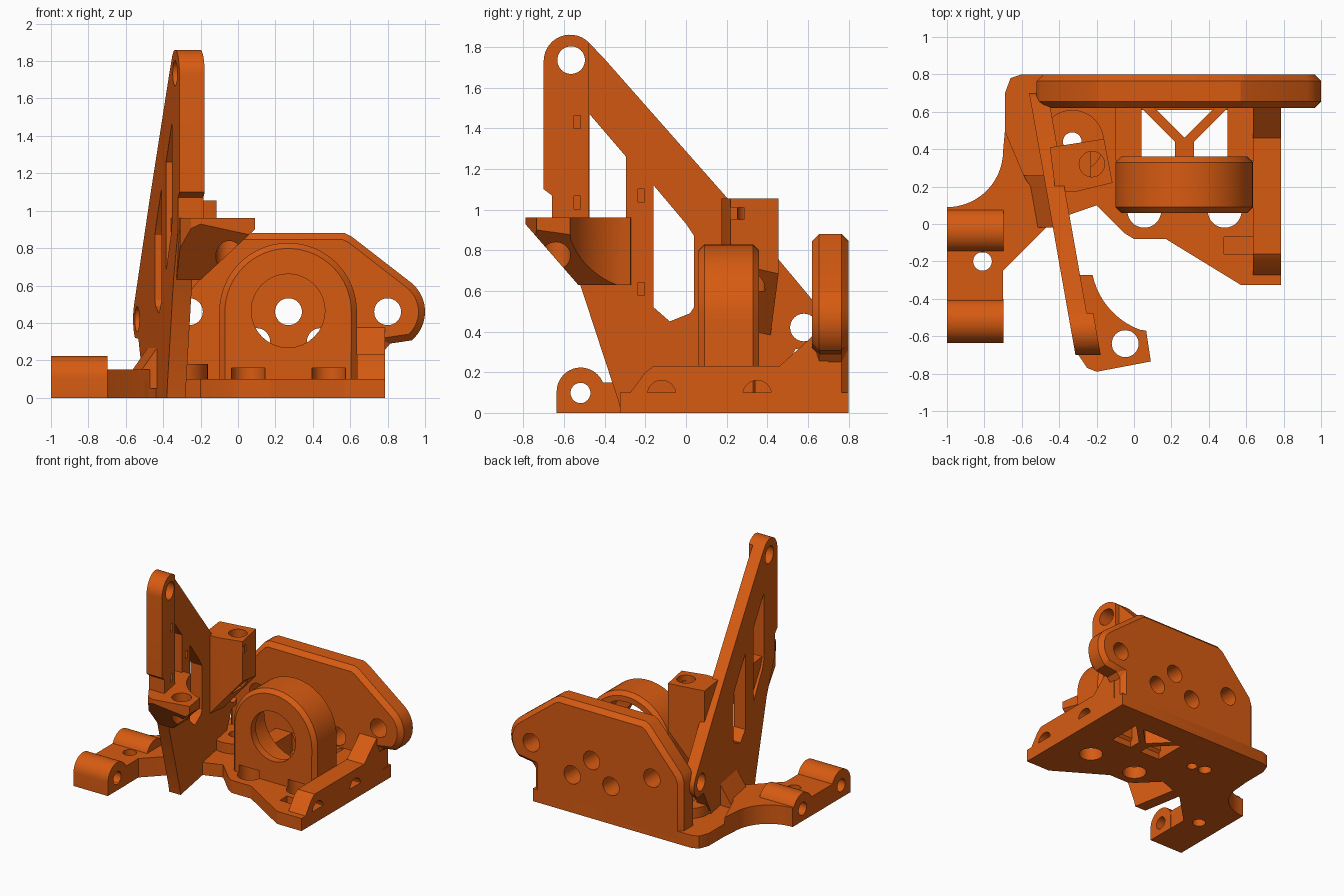
import bpy, bmesh, math
from mathutils import Matrix, Vector

if "Cube" in bpy.data.objects:
    bpy.data.objects.remove(bpy.data.objects["Cube"])

orange = bpy.data.materials.new("burnt_orange")
orange.diffuse_color = (0.68, 0.105, 0.006, 1)
orange.use_nodes = True
orange.node_tree.nodes["Principled BSDF"].inputs["Base Color"].default_value = orange.diffuse_color
AX = {'x': lambda p, d: (d, p[0], p[1]),
      'y': lambda p, d: (p[0], d, p[1]),
      'z': lambda p, d: (p[0], p[1], d)}


def arc(cx, cy, r, a0, a1, n=16):
    return [(cx + r * math.cos(math.radians(a0 + (a1 - a0) * i / n)),
             cy + r * math.sin(math.radians(a0 + (a1 - a0) * i / n))) for i in range(n + 1)]


def prism(name, pts, axis, a, b):
    """Extrude a closed outline along an axis from a to b."""
    bm = bmesh.new()
    lo = [bm.verts.new(AX[axis](p, a)) for p in pts]
    hi = [bm.verts.new(AX[axis](p, b)) for p in pts]
    bm.faces.new(lo)
    bm.faces.new(hi[::-1])
    n = len(pts)
    for i in range(n):
        bm.faces.new((lo[i], hi[i], hi[(i + 1) % n], lo[(i + 1) % n]))
    bmesh.ops.recalc_face_normals(bm, faces=bm.faces)
    me = bpy.data.meshes.new(name)
    bm.to_mesh(me)
    bm.free()
    me.materials.append(orange)
    ob = bpy.data.objects.new(name, me)
    bpy.context.collection.objects.link(ob)
    return ob


def rod(c, r, axis, a, b):
    return prism("cutter", arc(c[0], c[1], r, 0, 348.75, 31), axis, a, b)


def rect(u0, v0, u1, v1):
    return [(u0, v0), (u1, v0), (u1, v1), (u0, v1)]


def apply(ob, kind, **kw):
    m = ob.modifiers.new(kind, kind)
    for k, v in kw.items():
        setattr(m, k, v)
    bpy.context.view_layer.objects.active = ob
    bpy.ops.object.modifier_apply(modifier=m.name)


def cut(ob, *cutters):
    for c in cutters:
        c.hide_render = True
        apply(ob, 'BOOLEAN', operation='DIFFERENCE', solver='EXACT', object=c)
        bpy.data.objects.remove(c)
    return ob


def chamfer(ob, w):
    apply(ob, 'BEVEL', width=w, segments=1, limit_method='ANGLE', angle_limit=math.radians(65))
    return ob


def clip(ob, co, no):
    """Remove everything on the side the normal points to."""
    bm = bmesh.new()
    bm.from_mesh(ob.data)
    r = bmesh.ops.bisect_plane(bm, geom=bm.verts[:] + bm.edges[:] + bm.faces[:], plane_co=Vector(co),
                               plane_no=Vector(no).normalized(), clear_outer=True)
    bmesh.ops.holes_fill(bm, edges=[e for e in r['geom_cut'] if isinstance(e, bmesh.types.BMEdge)])
    bmesh.ops.recalc_face_normals(bm, faces=bm.faces)
    bm.to_mesh(ob.data)
    bm.free()
    return ob


# Back mounting plate with lug and five holes
back = prism("back_plate", [(-0.52, 0), (0.78, 0), (0.78, 0.285)] + arc(0.8, 0.46, 0.2, -50, 50)
             + [(0.61, 0.86), (0.57, 0.88), (-0.18, 0.88), (-0.22, 0.86), (-0.5, 0.54), (-0.52, 0.48)],
             'y', 0.62, 0.8)
chamfer(back, 0.035)
cut(back, *[rod(c, 0.072, 'y', 0.5, 0.9) for c in
            ((0.8, 0.46), (-0.26, 0.46), (0.27, 0.46), (0.1, 0.3), (0.44, 0.3))])

# Rounded bearing housing, stepped bore, screw pockets
BOLTS = ((0.055, 0.07), (0.485, 0.07))
house = prism("bearing_housing", [(-0.1, 0.04), (0.635, 0.04)] + arc(0.268, 0.46, 0.368, 0, 180, 32),
              'y', 0.06, 0.36)
chamfer(house, 0.03)
cut(house, rod((0.268, 0.465), 0.197, 'y', 0, 0.5), rod((0.268, 0.465), 0.29, 'y', 0.12, 0.5),
    *[rod(c, 0.09, 'z', -0.1, 0.16) for c in BOLTS])

# Base floor
base = prism("base_floor", [(-0.6, 0.8), (-0.66, 0.78), (-0.69, 0.7), (-0.69, 0.36), (-0.5, -0.05),
                            (-0.43, 0.02), (-0.2, 0.1), (-0.05, -0.05), (0, -0.08), (0.17, -0.08),
                            (0.57, -0.325), (0.785, -0.325), (0.785, 0.8)], 'z', 0, 0.1)
cut(base, prism("cutter", rect(0.04, 0.34, 0.5, 0.61), 'z', -0.1, 0.3),
    prism("cutter", rect(0.48, -0.16, 0.64, -0.07), 'z', 0.04, 0.3),
    rod((-0.33, 0.44), 0.05, 'z', -0.1, 0.3), rod((-0.22, 0.42), 0.04, 'z', -0.1, 0.3),
    *[rod(c, 0.09, 'z', -0.1, 0.3) for c in BOLTS])
cut(prism("floor_boss", arc(-0.33, 0.44, 0.17, 0, 348.75, 31), 'z', 0.09, 0.18),
    rod((-0.33, 0.44), 0.05, 'z', 0, 0.3))

# Low ribs tying the housing to the back plate
for name, pts in (("left_rib", rect(-0.1, 0.34, 0.04, 0.64)), ("right_rib", rect(0.5, 0.34, 0.635, 0.64)),
                  ("left_strut", [(0.04, 0.62), (0.23, 0.43), (0.3, 0.43), (0.11, 0.62)]),
                  ("right_strut", [(0.5, 0.62), (0.31, 0.43), (0.24, 0.43), (0.43, 0.62)]),
                  ("centre_strut", rect(0.22, 0.34, 0.32, 0.45))):
    prism(name, pts, 'z', 0, 0.22)

# Right rail with side bolt holes
rail = prism("side_rail", [(-0.325, 0), (0.7, 0), (0.7, 0.385), (0.63, 0.385), (0.46, 0.23),
                           (-0.16, 0.23), (-0.2, 0.2), (-0.325, 0.03)], 'x', 0.635, 0.785)
cut(rail, *[rod((y, 0.09), 0.07, 'x', 0.5, 0.9) for y in (-0.12, 0.35)])

# Left arm and hinge knuckles
arm = prism("left_arm", [(-0.42, 0.02), (-0.45, 0), (-0.7, -0.25), (-0.7, -0.5), (-1, -0.5), (-1, 0.09)]
            + arc(-1, 0.39, 0.3, -85, 0, 14) + [(-0.69, 0.5), (-0.58, 0.24)], 'z', 0, 0.15)
cut(arm, rod((-0.81, -0.2), 0.05, 'z', -0.1, 0.3), rod((-0.52, 0.098), 0.05, 'x', -1.2, -0.6),
    rod((-0.035, 0.098), 0.05, 'x', -1.2, -0.68))
for name, y in (("front_knuckle", -0.518), ("rear_knuckle", -0.035)):
    k = prism(name, [(y - 0.118, 0), (y + 0.118, 0)] + arc(y, 0.105, 0.118, 0, 180, 20), 'x', -1, -0.698)
    cut(k, rod((y, 0.098), 0.05, 'x', -1.2, -0.5))

# Upright panel, skewed about ten degrees in plan
SKEW = Matrix(((1, -0.177, 0, -0.437), (0, 1, 0, 0), (0, 0, 1, 0), (0, 0, 0, 1)))
panel = prism("upright_panel", [(-0.32, 0), (0.42, 0), (0.42, 0.12), (0.54, 0.315)]
              + arc(0.585, 0.42, 0.115, -60, 40, 8)
              + [(0.2, 1.06), (-0.4, 1.74)] + arc(-0.57, 1.73, 0.13, 45, 180, 14)
              + [(-0.7, 1.1), (-0.66, 1.07), (-0.66, 0.9), (-0.52, 0.63), (-0.33, 0.05)], 'x', 0, 0.1)
post = prism("upright_post", arc(-0.57, 1.73, 0.13, 45, 180, 14)
             + [(-0.7, 1.1), (-0.66, 1.07), (-0.66, 0.9), (-0.48, 0.9)], 'x', 0.05, 0.135)
win_a = [(-0.475, 1.47), (-0.295, 1.26), (-0.295, 0.68), (-0.45, 0.88), (-0.475, 0.95)]
win_b = [(-0.16, 1.12), (0.0, 0.93), (0.04, 0.87), (0.04, 0.52), (0.02, 0.49), (-0.08, 0.45), (-0.16, 0.52)]
slots = [(-0.22, 1.07), (-0.22, 0.61)]
cut(panel, prism("cutter", win_a, 'x', -1, 1), prism("cutter", win_b, 'x', -1, 1),
    rod((-0.565, 1.735), 0.068, 'x', -1, 1), rod((0.58, 0.42), 0.068, 'x', -1, 1),
    *[prism("cutter", rect(y - 0.016, z - 0.032, y + 0.016, z + 0.032), 'x', 0.05, 1) for y, z in slots])
cut(post, rod((-0.565, 1.735), 0.068, 'x', -1, 1),
    *[prism("cutter", rect(-0.552, z - 0.032, -0.52, z + 0.032), 'x', 0.1, 1) for z in (1.43, 1.035)])
gusset = prism("panel_gusset", [(-0.15, 0.05), (0.01, 0.28), (0.01, 0.05)], 'y', -0.02, 0.26)
for ob in (panel, post, gusset):
    ob.data.transform(SKEW)

# Forward bracket with curved inner side and sloped underside
bracket = prism("forward_bracket", [(-0.31, -0.68), (-0.25, -0.77), (-0.2, -0.79), (0.09, -0.735), (0.065, -0.57)]
                + arc(0.17, -0.19, 0.4, 255, 192, 12)[1:] + [(-0.36, -0.27)], 'z', 0.63, 0.96)
clip(bracket, (0.09, 0, 0.9), (0.93, 0, -1))
clip(bracket, (0, -0.8, 0.94), (0, -1.15, -1))
cut(bracket, rod((-0.047, -0.64), 0.072, 'z', 0.3, 1.2))

# Screw tower on the panel, tapering into it below
tower = prism("screw_tower", [(-0.45, 0.41), (-0.16, 0.455), (-0.115, 0.22), (-0.3, 0.175), (-0.42, 0.175)],
              'z', 0.36, 1.055)
clip(tower, (-0.13, 0, 0.72), (1.2, 0, -1))
cut(tower, rod((-0.225, 0.32), 0.068, 'z', 0.6, 1.3),
    *[prism("cutter", rect(y - 0.015, 0.95, y + 0.015, 1.01), 'x', -0.2, 0) for y in (0.235, 0.27)])

# Smooth the curved walls, keep edges crisp
for ob in bpy.context.scene.objects:
    ob.select_set(True)
    bpy.context.view_layer.objects.active = ob
bpy.ops.object.shade_smooth_by_angle(angle=math.radians(25))
